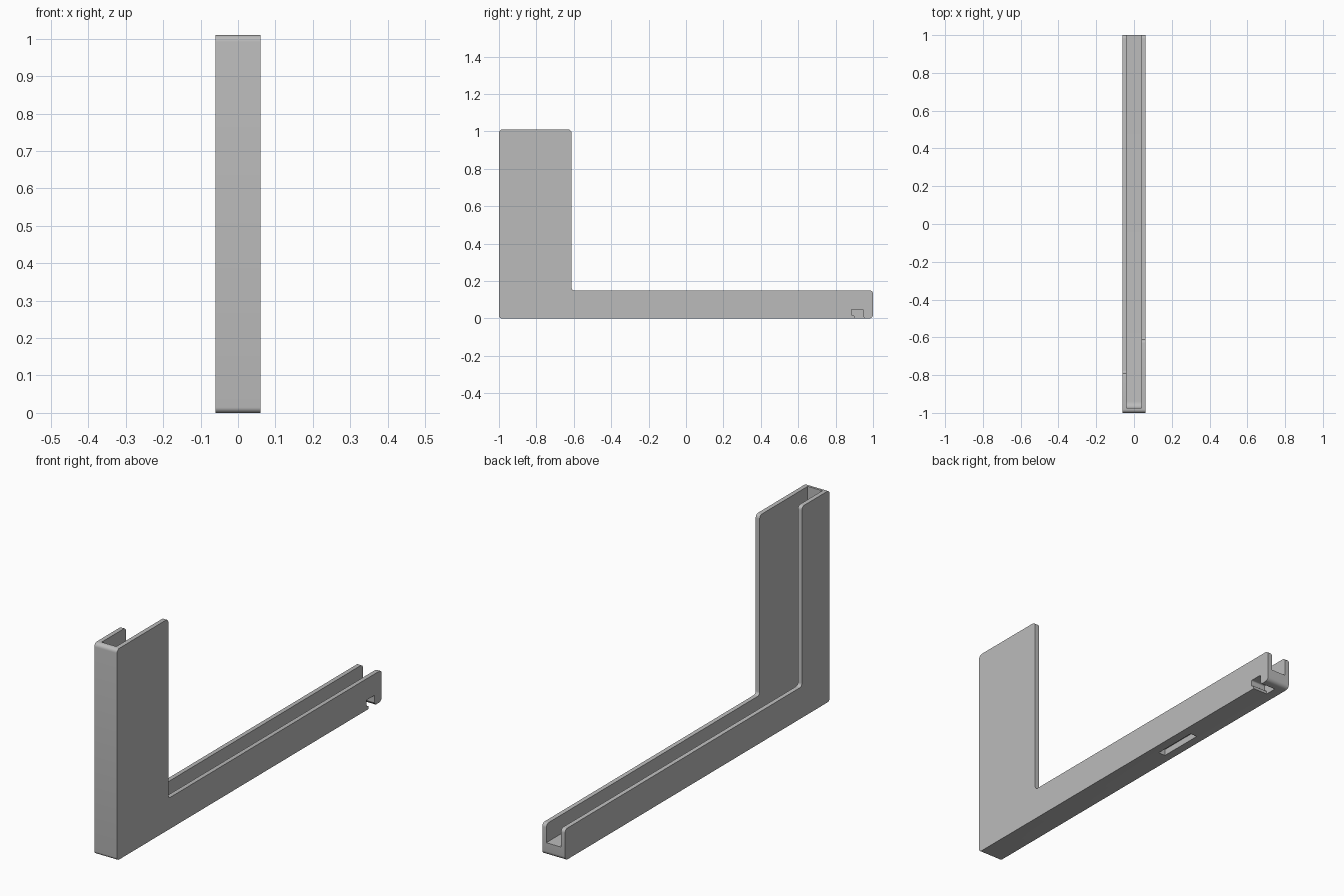
import bpy, bmesh, math
from mathutils import Vector

if "Cube" in bpy.data.objects:
    bpy.data.objects.remove(bpy.data.objects["Cube"])

grey = bpy.data.materials.new("plain_grey")
grey.diffuse_color = (0.5, 0.5, 0.5, 1)
grey.use_nodes = True
grey.node_tree.nodes["Principled BSDF"].inputs["Base Color"].default_value = grey.diffuse_color


def rounded(points, steps=6):
    """Turn (y, z, radius) corners into a filleted outline."""
    out = []
    for i, (y, z, r) in enumerate(points):
        p = Vector((y, z))
        if r == 0:
            out.append(p)
            continue
        a = (Vector(points[i - 1][:2]) - p).normalized()
        b = (Vector(points[(i + 1) % len(points)][:2]) - p).normalized()
        half = a.angle(b) / 2
        centre = p + (a + b).normalized() * (r / math.sin(half))
        s = p + a * (r / math.tan(half)) - centre
        e = p + b * (r / math.tan(half)) - centre
        sweep = s.angle(e)
        for k in range(steps + 1):
            t = k / steps
            d = (s * math.sin((1 - t) * sweep) + e * math.sin(t * sweep)) / math.sin(sweep)
            out.append(centre + d)
    return out


def extrude(name, points, x0, x1):
    """Solid made from a side outline, running from x0 to x1."""
    bm = bmesh.new()
    outline = rounded(points)
    a = [bm.verts.new((x0, p.x, p.y)) for p in outline]
    b = [bm.verts.new((x1, p.x, p.y)) for p in outline]
    bm.faces.new(a)
    bm.faces.new(b)
    for i in range(len(a)):
        j = (i + 1) % len(a)
        bm.faces.new((a[i], a[j], b[j], b[i]))
    bmesh.ops.recalc_face_normals(bm, faces=bm.faces)
    mesh = bpy.data.meshes.new(name)
    bm.to_mesh(mesh)
    bm.free()
    mesh.materials.append(grey)
    obj = bpy.data.objects.new(name, mesh)
    bpy.context.collection.objects.link(obj)
    return obj


def cut(obj, cutter):
    mod = obj.modifiers.new("cut", 'BOOLEAN')
    mod.operation, mod.solver, mod.object = 'DIFFERENCE', 'EXACT', cutter
    cutter.hide_render = True
    bpy.context.view_layer.objects.active = obj
    bpy.ops.object.modifier_apply(modifier=mod.name)


def half_outline(post_edge):
    """L-shaped side with an upright ending at y = post_edge."""
    return [(-1, 0, .015), (1, 0, .02), (1, .15, .018), (post_edge, .15, .015),
            (post_edge, 1.01, .018), (-1, 1.01, .018)]


# Two halves: the right upright wall is deeper than the left one
frame = extrude("channel_frame", half_outline(-.612), 0, .06)
left = extrude("left_half", half_outline(-.79), -.06, 0)

# Open channel between the walls, with a rounded inner corner
channel = extrude("channel_cutter", [(-.975, .06, .035), (1.1, .06, 0), (1.1, 1.2, 0),
                                     (-.975, 1.2, 0)], -.039, .039)
for half in (frame, left):
    cut(half, channel)

# Weld the halves along the middle
bm = bmesh.new()
bm.from_mesh(frame.data)
bm.from_mesh(left.data)
middle = [f for f in bm.faces if all(abs(v.co.x) < 1e-5 for v in f.verts)]
bmesh.ops.delete(bm, geom=middle, context='FACES')
bmesh.ops.remove_doubles(bm, verts=bm.verts, dist=1e-4)
bmesh.ops.recalc_face_normals(bm, faces=bm.faces)
bm.to_mesh(frame.data)
bm.free()
bpy.data.objects.remove(left)

# Hook notch in the right side and a shallow slot underneath
notch = extrude("notch_cutter", [(.90, -.03, 0), (.90, .014, .004), (.884, .02, .004),
                                 (.884, .048, .006), (.946, .048, .003), (.946, .012, 0),
                                 (.956, 0, 0), (.956, -.03, 0)], -.015, .1)
slot = extrude("slot_cutter", [(.19, -.05, 0), (.41, -.05, 0), (.41, .03, 0),
                               (.19, .03, 0)], -.02, .016)
for tool in (notch, slot):
    cut(frame, tool)
for tool in (channel, notch, slot):
    bpy.data.objects.remove(tool)

bpy.ops.object.select_all(action='DESELECT')
frame.select_set(True)
bpy.context.view_layer.objects.active = frame
bpy.ops.object.shade_smooth_by_angle(angle=math.radians(30))
